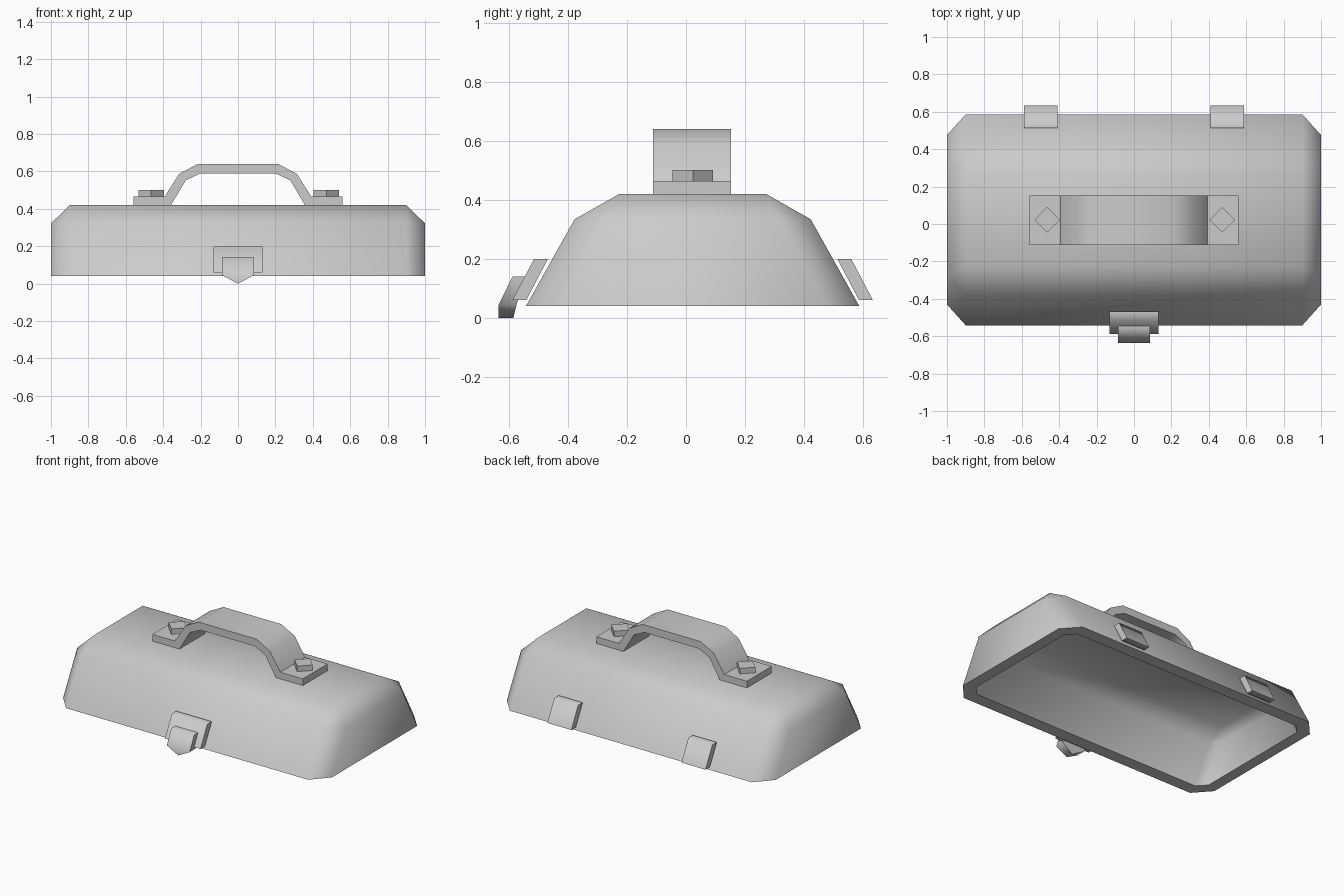
import bpy
import bmesh
import math

cube = bpy.data.objects.get("Cube")
if cube:
    bpy.data.objects.remove(cube, do_unlink=True)

grey = bpy.data.materials.new("plain grey")
grey.use_nodes = True
COLOUR = (0.6, 0.6, 0.6, 1)
grey.diffuse_color = COLOUR
grey.node_tree.nodes["Principled BSDF"].inputs["Base Color"].default_value = COLOUR


def finish(name, bm, sharp_angle):
    """Turn a bmesh into a named object, smooth below the given angle."""
    bmesh.ops.recalc_face_normals(bm, faces=bm.faces)
    mesh = bpy.data.meshes.new(name)
    bm.to_mesh(mesh)
    bm.free()
    mesh.materials.append(grey)
    obj = bpy.data.objects.new(name, mesh)
    bpy.context.collection.objects.link(obj)
    bpy.ops.object.select_all(action='DESELECT')
    obj.select_set(True)
    bpy.context.view_layer.objects.active = obj
    bpy.ops.object.shade_smooth_by_angle(angle=math.radians(sharp_angle))


def prism(name, front, back, sharp_angle):
    """Solid between two matching outlines."""
    bm = bmesh.new()
    a = [bm.verts.new(p) for p in front]
    b = [bm.verts.new(p) for p in back]
    bm.faces.new(a)
    bm.faces.new(b[::-1])
    for i in range(len(a)):
        j = (i + 1) % len(a)
        bm.faces.new((a[i], b[i], b[j], a[j]))
    finish(name, bm, sharp_angle)


# Lid shell: arched middle section running into smaller trapezoid ends
BASE, MID_Y = 0.042, 0.0225


def ring(bm, x, half):
    """Symmetrical arch of vertices across the lid at position x."""
    outline = half + [(-y, z) for y, z in reversed(half)]
    return [bm.verts.new((x, y + MID_Y, z)) for y, z in outline]


def skin(bm, shoulder, arch, end, trapezoid):
    """Open-bottomed skin; returns the vertices around its bottom edge."""
    rings = [ring(bm, -end, trapezoid), ring(bm, -shoulder, arch),
             ring(bm, shoulder, arch), ring(bm, end, trapezoid)]
    for r in (rings[0], rings[3]):
        bm.faces.new(r)
    # the upper corners of each end serve two points of the arch
    full = [[r[k] for k in (0, 1, 1, 2, 2, 3)] if len(r) == 4 else r for r in rings]
    for r, s in zip(full, full[1:]):
        for i in range(5):
            corners = dict.fromkeys((r[i], r[i + 1], s[i + 1], s[i]))
            bm.faces.new(list(corners))
    return [r[0] for r in rings] + [r[-1] for r in reversed(rings)]


bm = bmesh.new()
outer = skin(bm, 0.9, [(0.564, BASE), (0.40, 0.335), (0.25, 0.42)],
             1.0, [(0.453, BASE), (0.302, 0.322)])
inner = skin(bm, 0.869, [(0.4785, BASE), (0.345, 0.28), (0.23, 0.345)],
             0.925, [(0.418, BASE), (0.282, 0.29)])
for i in range(len(outer)):
    j = (i + 1) % len(outer)
    bm.faces.new((outer[i], outer[j], inner[j], inner[i]))
finish("lid_shell", bm, 58)

# Handle strap with flat feet
upper = [(0.56, 0.465), (0.392, 0.465), (0.315, 0.587), (0.215, 0.64)]
lower = [(0.56, 0.42), (0.358, 0.42), (0.28, 0.552), (0.202, 0.589)]
arch = [(-x, z) for x, z in upper] + upper[::-1]
arch += lower + [(-x, z) for x, z in reversed(lower)]
prism("handle", [(x, -0.111, z) for x, z in arch],
      [(x, 0.153, z) for x, z in arch], 50)

# Square bolts turned to diamonds, and rear hinge plates
for side, label in ((-1, "right"), (1, "left")):
    x0, y0, r = side * 0.468 + 0.004, 0.023, 0.068
    diamond = [(x0 + r, y0), (x0, y0 + r), (x0 - r, y0), (x0, y0 - r)]
    prism(label + "_bolt", [(x, y, 0.465) for x, y in diamond],
          [(x, y, 0.502) for x, y in diamond], 30)
    hinge = [(0.513, 0.2), (0.56, 0.2), (0.633, 0.061), (0.586, 0.061)]
    prism(label + "_hinge", [(side * 0.41, y, z) for y, z in hinge],
          [(side * 0.588, y, z) for y, z in hinge], 66)

# Front latch plate
plate = [(-0.468, 0.2), (-0.515, 0.2), (-0.588, 0.061), (-0.541, 0.061)]
prism("latch_plate", [(-0.132, y, z) for y, z in plate],
      [(0.132, y, z) for y, z in plate], 66)

# Latch tongue: sloping body, then an upright pointed tip
bm = bmesh.new()
layers = []
for y_top, y_low, y_tip in ((-0.587, -0.635, -0.635), (-0.545, -0.574, -0.585)):
    pts = [(-0.085, y_top, 0.142), (0.085, y_top, 0.142),
           (0.085, y_low, 0.045), (0, y_tip, 0), (-0.085, y_low, 0.045)]
    layers.append([bm.verts.new(p) for p in pts])
for v in layers:
    bm.faces.new((v[0], v[1], v[2], v[4]))
    bm.faces.new((v[2], v[3], v[4]))
for i in range(5):
    j = (i + 1) % 5
    bm.faces.new((layers[0][i], layers[0][j], layers[1][j], layers[1][i]))
finish("latch_tongue", bm, 66)
